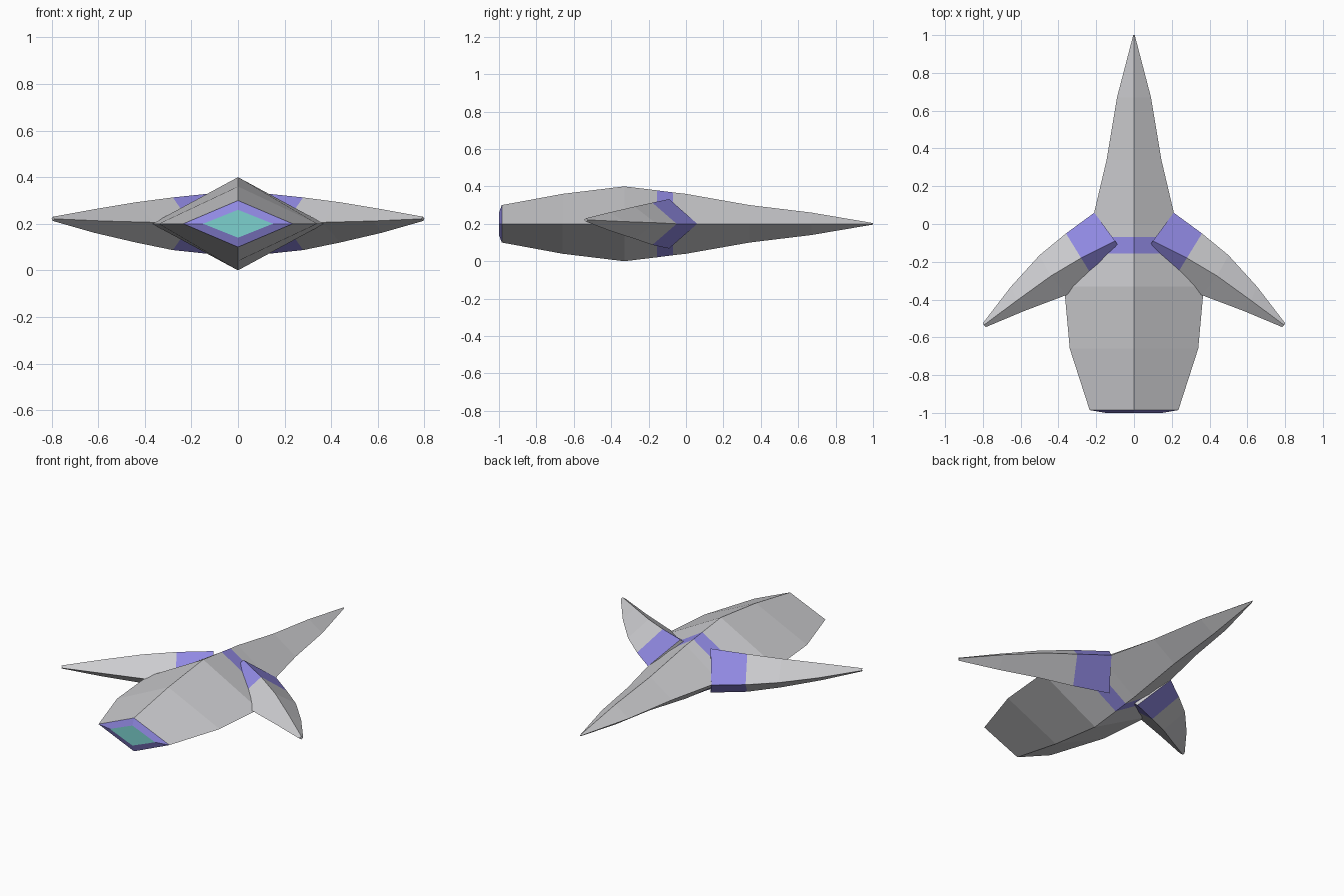
import bpy, bmesh

if "Cube" in bpy.data.objects:
    bpy.data.objects.remove(bpy.data.objects["Cube"])

def material(name, rgb):
    m = bpy.data.materials.new(name)
    m.diffuse_color = (*rgb, 1)
    m.use_nodes = True
    m.node_tree.nodes["Principled BSDF"].inputs["Base Color"].default_value = m.diffuse_color
    return m

MATS = [material("hull grey", (0.60, 0.60, 0.62)),
        material("violet trim", (0.28, 0.25, 0.76)),
        material("engine teal", (0.20, 0.64, 0.62))]

def loft(name, rings, segment_mats, start_mat=0, end_mat=0):
    """Skin a row of four-point rings; each segment gets its own material."""
    bm = bmesh.new()
    loops = [[bm.verts.new(p) for p in ring] for ring in rings]
    for a, b, mat in zip(loops, loops[1:], segment_mats):
        for i in range(4):
            j = (i + 1) % 4
            bm.faces.new((a[i], a[j], b[j], b[i])).material_index = mat
    bm.faces.new(loops[0]).material_index = start_mat
    bm.faces.new(loops[-1]).material_index = end_mat
    bmesh.ops.recalc_face_normals(bm, faces=bm.faces)
    mesh = bpy.data.meshes.new(name)
    bm.to_mesh(mesh)
    bm.free()
    for m in MATS:
        mesh.materials.append(m)
    ob = bpy.data.objects.new(name, mesh)
    bpy.context.collection.objects.link(ob)
    return ob

# Hull: diamond sections (y, half width, half height) from engine to nose
MID = 0.2
hull = [(-1.0, .15, .06), (-.985, .235, .10), (-.66, .34, .16), (-.33, .37, .20),
        (-.155, .293, .179), (-.07, .256, .168), (0, .225, .16),
        (.34, .145, .10), (.67, .09, .06), (1.0, .004, .004)]
rings = [[(w, y, MID), (0, y, MID + h), (-w, y, MID), (0, y, MID - h)]
         for y, w, h in hull]
# violet engine rim, violet band round the waist, teal engine face
loft("hull", rings, [1, 0, 0, 0, 1, 0, 0, 0, 0], start_mat=2)

# Wings: leading edge, ridge, trailing edge (x, y), mid height, half thickness
wing = [((.21, .06), (.10, -.09), (.00, -.23), .20, .132),
        ((.36, -.05), (.28, -.18), (.20, -.31), .20, .113),
        ((.50, -.165), (.44, -.275), (.36, -.377), .206, .086),
        ((.65, -.33), (.62, -.405), (.58, -.46), .212, .05),
        ((.80, -.525), (.795, -.535), (.785, -.546), .221, .009)]
rings = [[(*lead, z), (*ridge, z + t), (*trail, z), (*ridge, z - t)]
         for lead, ridge, trail, z, t in wing]
wings = loft("wings", rings, [1, 0, 0, 0], start_mat=0)
mirror = wings.modifiers.new("mirror", 'MIRROR')
mirror.use_axis[0] = True
mirror.use_mirror_merge = False
